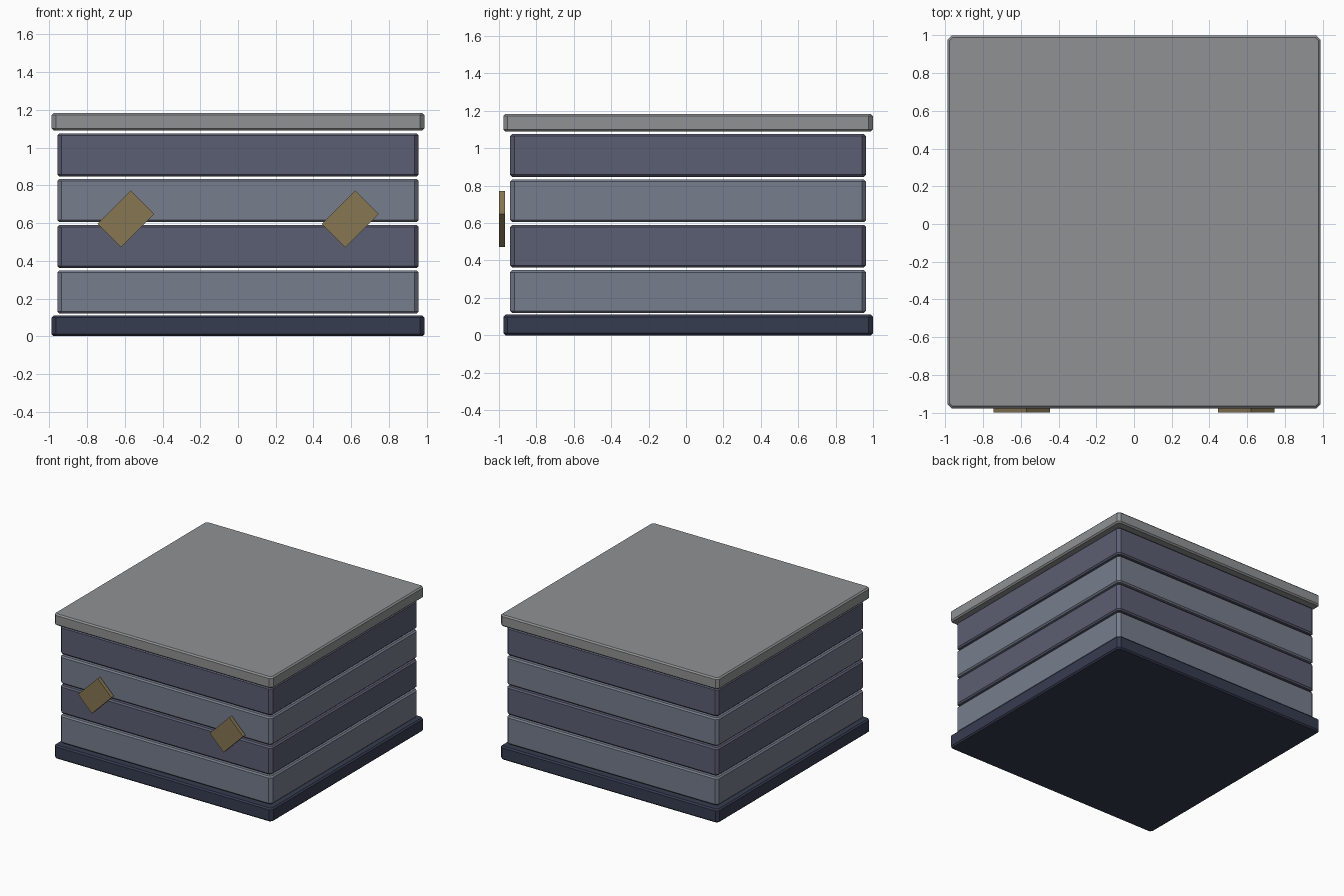
import bpy, bmesh, math
from mathutils import Matrix

if "Cube" in bpy.data.objects:
    bpy.data.objects.remove(bpy.data.objects["Cube"])


def material(name, rgb):
    m = bpy.data.materials.new(name)
    m.diffuse_color = (*rgb, 1)
    m.use_nodes = True
    m.node_tree.nodes["Principled BSDF"].inputs["Base Color"].default_value = m.diffuse_color
    return m


NAVY = material("navy", (0.037, 0.045, 0.08))
LIGHT = material("light_slate", (0.18, 0.205, 0.265))
DARK = material("dark_slate", (0.105, 0.112, 0.17))
GREY = material("lid_grey", (0.28, 0.285, 0.29))
BRASS = material("brass", (0.24, 0.18, 0.085))


def finish(bm, name, mat):
    me = bpy.data.meshes.new(name)
    bm.to_mesh(me)
    bm.free()
    me.materials.append(mat)
    ob = bpy.data.objects.new(name, me)
    bpy.context.collection.objects.link(ob)
    return ob


def box(sx, sy, sz):
    bm = bmesh.new()
    bmesh.ops.create_cube(bm, size=1)
    bmesh.ops.scale(bm, vec=(sx, sy, sz), verts=bm.verts)
    return bm


def slab(name, sx, sy, z0, z1, mat, corner=0.022, rim=0.011):
    """Slab with chamfered corners and a finer chamfer round both rims."""
    bm = box(sx, sy, z1 - z0)
    upright = [e for e in bm.edges
               if abs(e.verts[0].co.z - e.verts[1].co.z) > 1e-4]
    bmesh.ops.bevel(bm, geom=upright, offset=corner, segments=1,
                    affect='EDGES', profile=0.5)
    rims = [e for e in bm.edges
            if abs(e.verts[0].co.z - e.verts[1].co.z) < 1e-4]
    bmesh.ops.bevel(bm, geom=rims, offset=rim, segments=1,
                    affect='EDGES', profile=0.5)
    bmesh.ops.translate(bm, vec=(0, 0.011, (z0 + z1) / 2), verts=bm.verts)
    return finish(bm, name, mat)


# Base plinth
slab("base", 1.976, 1.976, 0.0, 0.11, NAVY)

# Four stacked body bands, alternating colour
for i in range(4):
    z = 0.12 + i * 0.2425
    slab(f"band_{i + 1}", 1.916, 1.902, z, z + 0.228, DARK if i % 2 else LIGHT)

# Lid
slab("lid", 1.976, 1.976, 1.09, 1.184, GREY)

# Two tilted plates floating just off the front
for side, x in (("left", -0.595), ("right", 0.595)):
    bm = box(0.25, 0.032, 0.176)
    bmesh.ops.transform(bm, verts=bm.verts,
                        matrix=Matrix.Translation((x, -0.984, 0.622))
                        @ Matrix.Rotation(-math.pi / 4, 4, 'Y'))
    finish(bm, f"front_plate_{side}", BRASS)
